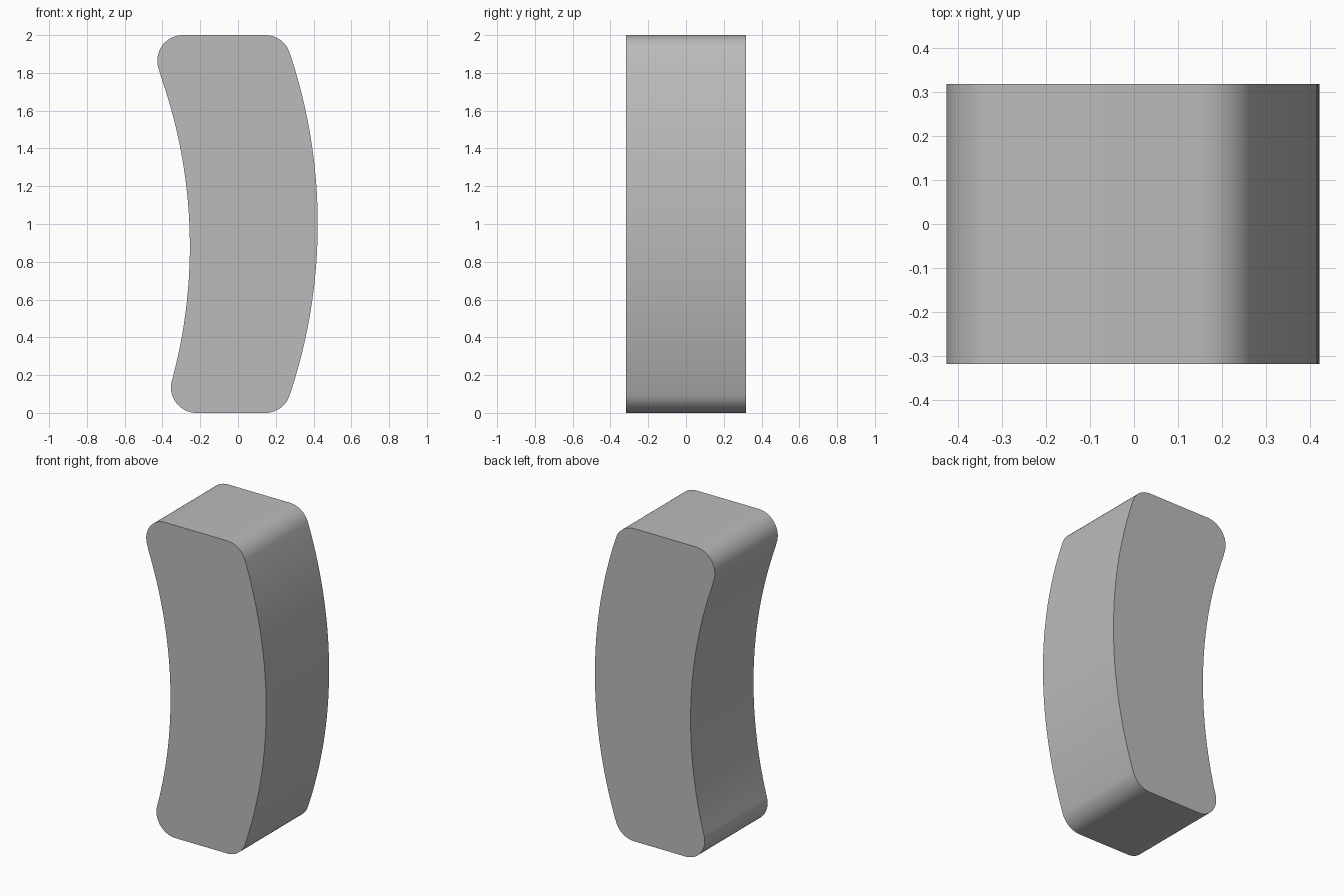
import bpy, bmesh
from math import atan2, cos, sin, radians, pi

if "Cube" in bpy.data.objects:
    bpy.data.objects.remove(bpy.data.objects["Cube"])

HALF_DEPTH = 0.318
FILLET = 0.135

# Centres of the rounded corners and of the two long side arcs (x, z)
top_left, top_right = (-0.292, 1.865), (0.145, 1.865)
bottom_left, bottom_right = (-0.22, 0.135), (0.145, 0.135)
outer_radius, inner_radius = 2.84, 2.71
outer = (0.422 - outer_radius, 1.0)
inner = (-0.255 - inner_radius, 0.882)


def arc(centre, radius, start, end, steps):
    angles = [start + (end - start) * i / steps for i in range(steps + 1)]
    return [(centre[0] + radius * cos(a), centre[1] + radius * sin(a)) for a in angles]


def heading(start, end):
    return atan2(end[1] - start[1], end[0] - start[0])


# Counter-clockwise outline: tangent arcs, fillets and flat ends
low, high = heading(outer, bottom_right), heading(outer, top_right)
in_high, in_low = heading(inner, top_left), heading(inner, bottom_left)
outline = arc(outer, outer_radius, low, high, 40)
outline += arc(top_right, FILLET, high, pi / 2, 14)[1:]
outline += arc(top_left, FILLET, pi / 2, pi + in_high, 18)
outline += arc(inner, inner_radius, in_high, in_low, 40)[1:]
outline += arc(bottom_left, FILLET, pi + in_low, pi * 1.5, 18)[1:]
outline += arc(bottom_right, FILLET, -pi / 2, low, 14)[:-1]

# Extrude the outline from front to back
bm = bmesh.new()
front = bm.faces.new([bm.verts.new((x, -HALF_DEPTH, z)) for x, z in outline])
back = bmesh.ops.extrude_face_region(bm, geom=[front], use_keep_orig=True)["geom"]
for vert in (v for v in back if isinstance(v, bmesh.types.BMVert)):
    vert.co.y = HALF_DEPTH
bmesh.ops.recalc_face_normals(bm, faces=bm.faces)
mesh = bpy.data.meshes.new("curved_block")
bm.to_mesh(mesh)
bm.free()

block = bpy.data.objects.new("curved_block", mesh)
bpy.context.collection.objects.link(block)

# Plain grey finish
grey = bpy.data.materials.new("light_grey")
grey.use_nodes = True
colour = (0.5, 0.5, 0.5, 1)
grey.diffuse_color = colour
grey.node_tree.nodes["Principled BSDF"].inputs["Base Color"].default_value = colour
mesh.materials.append(grey)

# Smooth the curved band, keep the front and back rims sharp
bpy.ops.object.select_all(action="DESELECT")
block.select_set(True)
bpy.context.view_layer.objects.active = block
bpy.ops.object.shade_smooth_by_angle(angle=radians(30))
